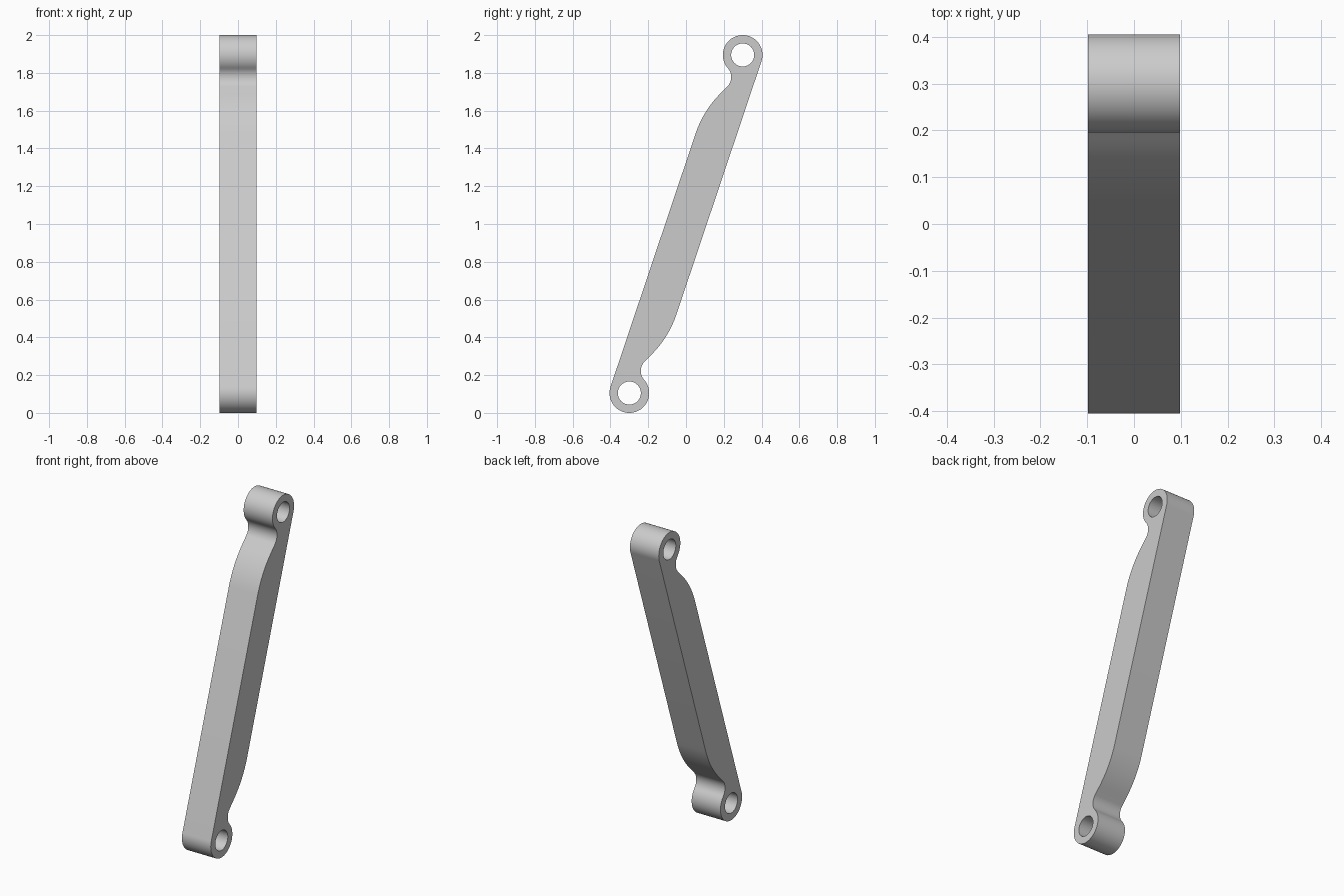
import bpy, bmesh
from math import sin, cos, radians, atan2, degrees
from mathutils import Vector

if "Cube" in bpy.data.objects:
    bpy.data.objects.remove(bpy.data.objects["Cube"], do_unlink=True)

HALF_WIDTH = 0.098
EYE = Vector((0.30, 0.895))       # upper eye centre (y, z), measured from the middle
EYE_R, HOLE_R = 0.105, 0.061
NECK = Vector((0.168, 0.778))     # centre of the neck fillet
SHOULDER = Vector((0.563, 0.308)) # centre of the broad shoulder curve
SLANT = 18.6                      # lean of the bar in degrees


def arc(centre, radius, start, end, steps):
    """Points along an arc, angles in degrees."""
    angles = [radians(start + (end - start) * i / steps) for i in range(steps + 1)]
    return [centre + radius * Vector((cos(a), sin(a))) for a in angles]


def add_loop(bm, points):
    """Closed loop of edges in the side plane."""
    verts = [bm.verts.new((-HALF_WIDTH, p.x, p.y + 1)) for p in points]
    return [bm.edges.new((a, b)) for a, b in zip(verts, verts[1:] + verts[:1])]


# Half outline: eye, neck fillet, shoulder; the other half is turned by 180 degrees
to_neck = NECK - EYE
meet = degrees(atan2(to_neck.y, to_neck.x)) % 360
half = arc(EYE, EYE_R, -SLANT, meet, 40)
half += arc(NECK, to_neck.length - EYE_R, meet - 180, -45, 16)[1:]
half += arc(SHOULDER, 0.54, 135, 180 - SLANT, 12)
outline = half + [-p for p in half]

# Side face with two pin holes, extruded across the width
bm = bmesh.new()
edges = add_loop(bm, outline)
for centre in (EYE, -EYE):
    edges += add_loop(bm, arc(centre, HOLE_R, 0, 360, 40)[:-1])
bmesh.ops.triangle_fill(bm, edges=edges, use_beauty=True, normal=(-1, 0, 0))
region = bmesh.ops.extrude_face_region(bm, geom=bm.faces[:], use_keep_orig=True)
moved = [v for v in region["geom"] if isinstance(v, bmesh.types.BMVert)]
bmesh.ops.translate(bm, verts=moved, vec=(2 * HALF_WIDTH, 0, 0))
bmesh.ops.recalc_face_normals(bm, faces=bm.faces[:])

mesh = bpy.data.meshes.new("link_arm")
bm.to_mesh(mesh)
bm.free()
arm = bpy.data.objects.new("link_arm", mesh)
bpy.context.collection.objects.link(arm)

# Plain grey material
grey = bpy.data.materials.new("light_grey")
grey.use_nodes = True
grey.diffuse_color = (0.6, 0.6, 0.6, 1)
grey.node_tree.nodes["Principled BSDF"].inputs["Base Color"].default_value = (0.6, 0.6, 0.6, 1)
mesh.materials.append(grey)

# Smooth curves, sharp rims
bpy.ops.object.select_all(action="DESELECT")
arm.select_set(True)
bpy.context.view_layer.objects.active = arm
bpy.ops.object.shade_smooth_by_angle(angle=radians(30))
